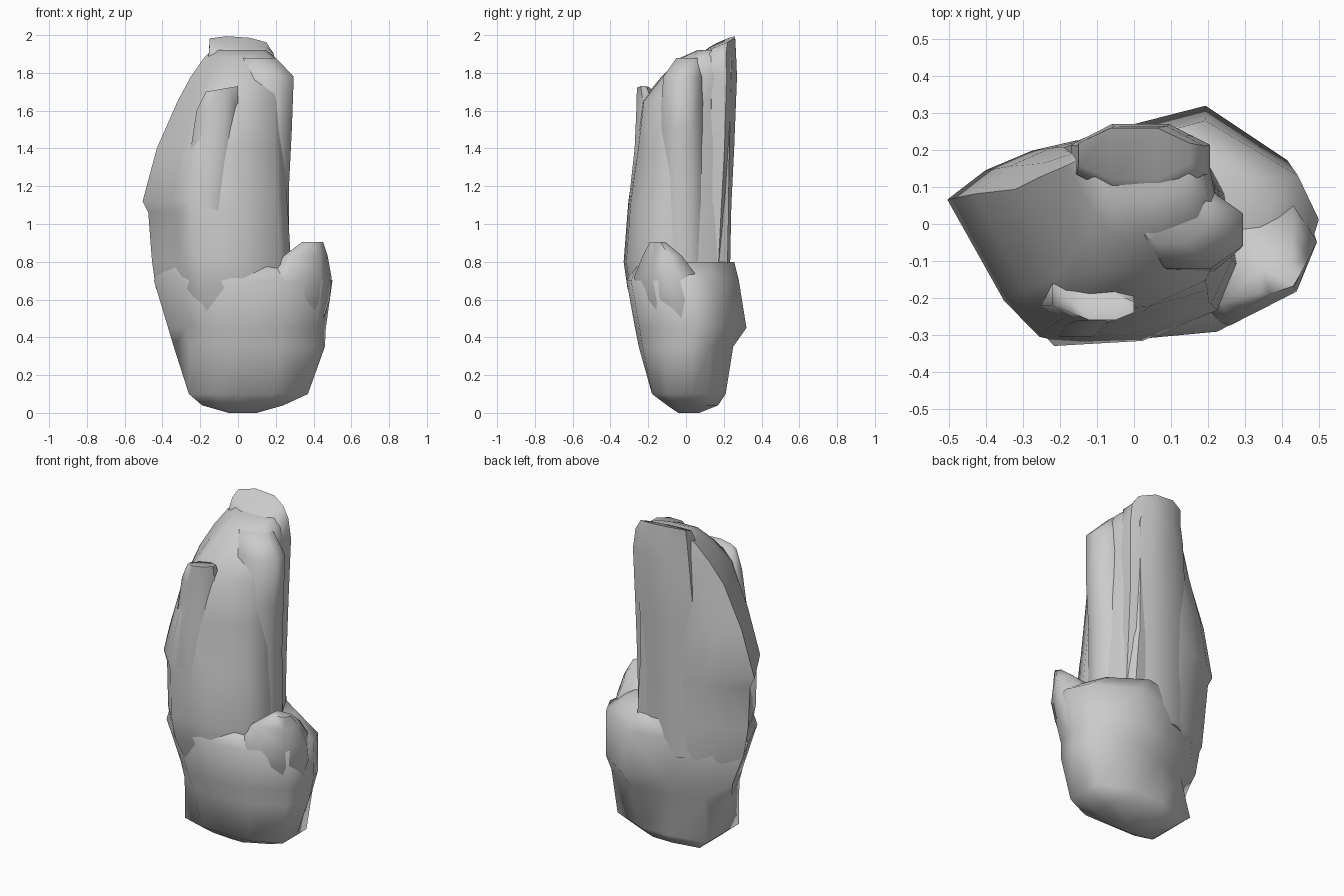
import bpy, bmesh, math

cube = bpy.data.objects.get("Cube")
if cube:
    bpy.data.objects.remove(cube)

# Single stone colour
stone = bpy.data.materials.new("grey stone")
stone.use_nodes = True
grey = (0.6, 0.6, 0.6, 1)
stone.diffuse_color = grey
stone.node_tree.nodes["Principled BSDF"].inputs["Base Color"].default_value = grey

# Cross-sections, normalised to the bounds given at each level
BASE = [(-1, .2), (-.78, -.6), (-.5, -.94), (-.12, -1), (.42, -.92), (.88, -.52),
        (1, .1), (.88, .5), (.35, 1), (-.2, .8), (-.7, .55)]
BODY = [(-1, .4), (-.6, -.63), (-.35, -1), (.3, -.95), (.85, -.65),
        (1, -.2), (.9, .5), (.7, 1), (-.1, 1), (-.4, .9), (-.73, .7)]
LUMP = [(-1, -.85), (-.5, -1), (.65, -.45), (1, .35), (.6, 1), (-.9, .8)]
ROUND = [(math.cos(math.tau * i / 8 + math.pi / 8) / math.cos(math.pi / 8),
          math.sin(math.tau * i / 8 + math.pi / 8) / math.cos(math.pi / 8)) for i in range(8)]


def loft(name, section, levels, tilt=(0, 0), square_below=0):
    """Skin a section through levels of (z, x min, x max, y min, y max).
    tilt leans the top ring; rings under square_below fill out towards a box."""
    bm = bmesh.new()
    rings = []
    for n, (z, left, right, front, back) in enumerate(levels):
        lean = tilt if n == len(levels) - 1 else (0, 0)
        ring = []
        for px, py in section:
            if z < square_below:
                edge = max(abs(px), abs(py))
                px, py = px / edge, py / edge
            ring.append(bm.verts.new(((left + right + px * (right - left)) / 2,
                                      (front + back + py * (back - front)) / 2,
                                      z + px * lean[0] + py * lean[1])))
        rings.append(ring)
    count = len(section)
    for low, high in zip(rings, rings[1:]):
        for i in range(count):
            j = (i + 1) % count
            bm.faces.new((low[i], low[j], high[j], high[i]))
    bm.faces.new(rings[0][::-1])
    bm.faces.new(rings[-1])
    bmesh.ops.recalc_face_normals(bm, faces=bm.faces)
    bmesh.ops.triangulate(bm, faces=bm.faces)
    mesh = bpy.data.meshes.new(name)
    bm.to_mesh(mesh)
    bm.free()
    mesh.materials.append(stone)
    obj = bpy.data.objects.new(name, mesh)
    bpy.context.collection.objects.link(obj)
    bpy.ops.object.select_all(action="DESELECT")
    obj.select_set(True)
    bpy.context.view_layer.objects.active = obj
    bpy.ops.object.shade_smooth_by_angle(angle=math.radians(60))


# Wide rounded foot with a ledge on its left and back
loft("rock_base", BASE, [
    (0, -.05, .1, -.04, .07), (.04, -.19, .24, -.1, .17), (.1, -.26, .37, -.18, .21),
    (.35, -.34, .46, -.25, .25), (.45, -.37, .465, -.27, .32),
    (.7, -.445, .5, -.315, .28), (.8, -.41, .35, -.27, .255)], square_below=.2)

# Tall tapering mass
loft("main_body", BODY, [
    (.45, -.34, .26, -.24, .2), (.66, -.435, .28, -.31, .22), (.8, -.455, .28, -.33, .22),
    (1.06, -.475, .265, -.31, .225), (1.12, -.505, .26, -.305, .225),
    (1.4, -.43, .25, -.265, .23), (1.65, -.32, .235, -.235, .235),
    (1.78, -.25, .23, -.13, .24), (1.88, -.18, .2, -.03, .24), (1.92, -.14, .15, .06, .23)])

# Upright slabs leaning against the main mass
loft("back_column", ROUND, [
    (.6, -.24, .2, 0, .23), (1.1, -.22, .195, .06, .24), (1.4, -.2, .195, .08, .255),
    (1.78, -.17, .205, .08, .27), (1.9, -.155, .19, .08, .265), (1.96, -.15, .15, .12, .26)],
    tilt=(-.01, .03))
loft("centre_column", ROUND, [
    (.65, 0, .27, -.14, .12), (1.2, 0, .27, -.14, .11), (1.5, 0, .285, -.14, .1),
    (1.78, 0, .295, -.12, .09), (1.88, 0, .2, -.05, .1)])
loft("front_column", ROUND, [
    (.85, -.27, -.03, -.28, -.1), (1.1, -.27, -.04, -.305, -.1), (1.4, -.25, -.01, -.272, -.1),
    (1.6, -.22, 0, -.263, -.12), (1.715, -.17, 0, -.26, -.19)], tilt=(.015, 0))

# Shoulder rising from the ledge
loft("side_lump", LUMP, [
    (.4, .1, .42, -.2, .05), (.6, .15, .485, -.265, .1), (.72, .18, .495, -.275, .06),
    (.83, .24, .475, -.23, -.02), (.905, .34, .45, -.19, -.11)])
